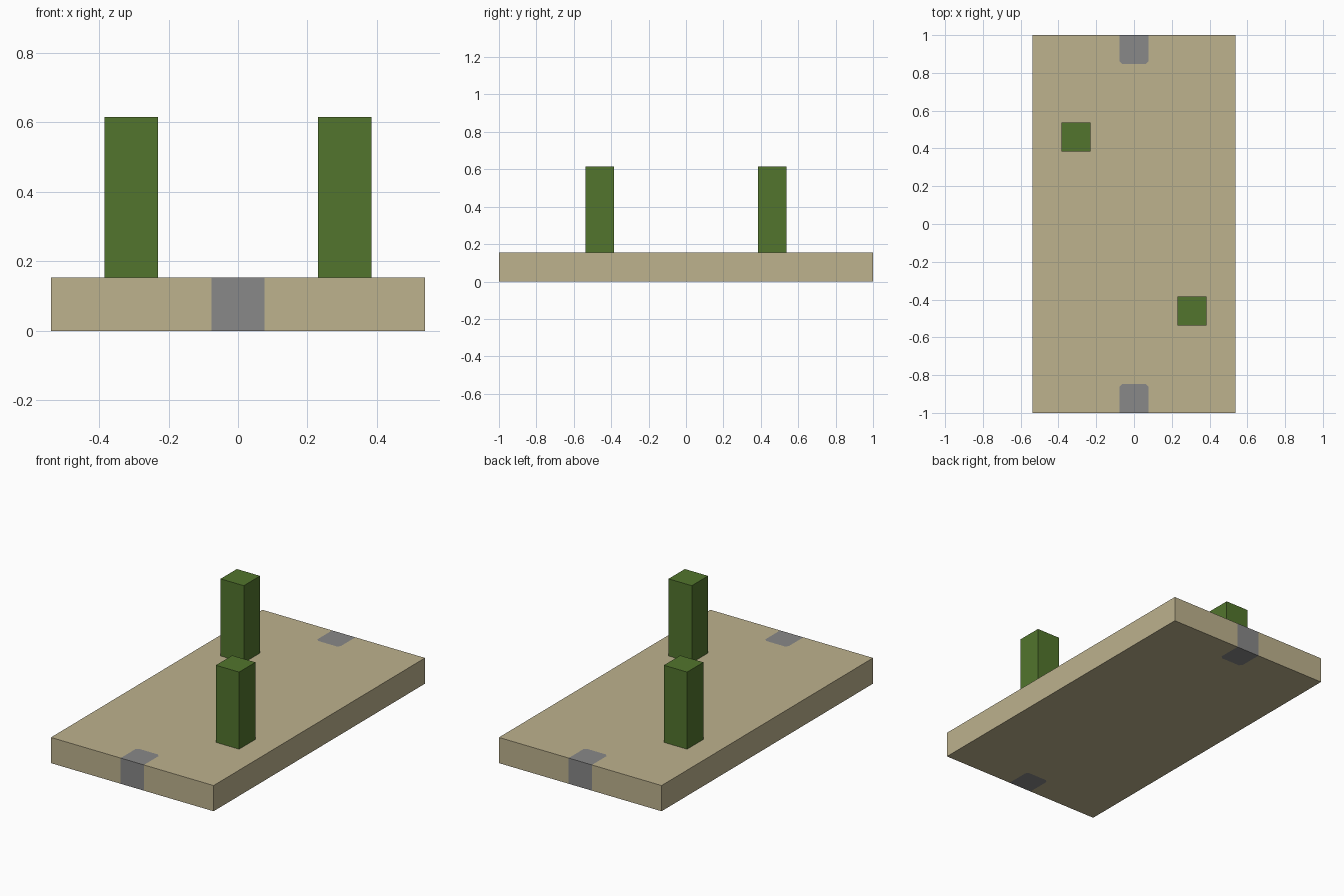
import bpy
import bmesh
from mathutils import Matrix, Vector

default = bpy.data.objects.get("Cube")
if default:
    bpy.data.objects.remove(default, do_unlink=True)

U = 1 / 13                     # building module
HALF_X, HALF_Y, THICK = 7 * U, 1.0, 2 * U
CLIP_DEPTH, CHAMFER = 2 * U, 0.015


def material(name, rgb):
    mat = bpy.data.materials.new(name)
    mat.use_nodes = True
    mat.diffuse_color = (*rgb, 1)
    bsdf = mat.node_tree.nodes["Principled BSDF"]
    bsdf.inputs["Base Color"].default_value = (*rgb, 1)
    bsdf.inputs["Roughness"].default_value = 0.8
    return mat


def finish(name, bm, *mats):
    bmesh.ops.recalc_face_normals(bm, faces=bm.faces[:])
    mesh = bpy.data.meshes.new(name)
    bm.to_mesh(mesh)
    bm.free()
    for mat in mats:
        mesh.materials.append(mat)
    obj = bpy.data.objects.new(name, mesh)
    bpy.context.collection.objects.link(obj)
    return obj


tan = material("sand_tan", (0.51, 0.445, 0.27))
grey = material("clip_grey", (0.246, 0.246, 0.246))
green = material("leaf_green", (0.084, 0.178, 0.026))

# Base slab: outline with a clip patch at each end, extruded as one solid
inner = HALF_Y - CLIP_DEPTH
patch = [(-U, -HALF_Y), (-U, -inner - CHAMFER), (-U + CHAMFER, -inner),
         (U - CHAMFER, -inner), (U, -inner - CHAMFER), (U, -HALF_Y)]
half = [(-HALF_X, -HALF_Y)] + patch + [(HALF_X, -HALF_Y)]


def turned(points):
    return [(-x, -y) for x, y in points]


bm = bmesh.new()
for outline in (half + turned(half), patch, turned(patch)):
    bm.faces.new([bm.verts.new((x, y, 0)) for x, y in outline])
bmesh.ops.remove_doubles(bm, verts=bm.verts[:], dist=0.0001)
extruded = bmesh.ops.extrude_face_region(bm, geom=bm.faces[:], use_keep_orig=True)
top = [g for g in extruded["geom"] if isinstance(g, bmesh.types.BMVert)]
bmesh.ops.translate(bm, verts=top, vec=(0, 0, THICK))

# Clip faces lie on the centre line near each end
for face in bm.faces:
    centre = face.calc_center_bounds()
    if abs(centre.x) < U / 2 and abs(centre.y) > inner:
        face.material_index = 1
finish("base_slab", bm, tan, grey)

# Two upright posts on opposite corners
for name, side in (("front_left_post", 1), ("back_right_post", -1)):
    bm = bmesh.new()
    place = Matrix.Translation(Vector((4 * U * side, -6 * U * side, 5 * U)))
    size = Matrix.Diagonal((2 * U, 2 * U, 6 * U, 1))
    bmesh.ops.create_cube(bm, size=1, matrix=place @ size)
    finish(name, bm, green)
